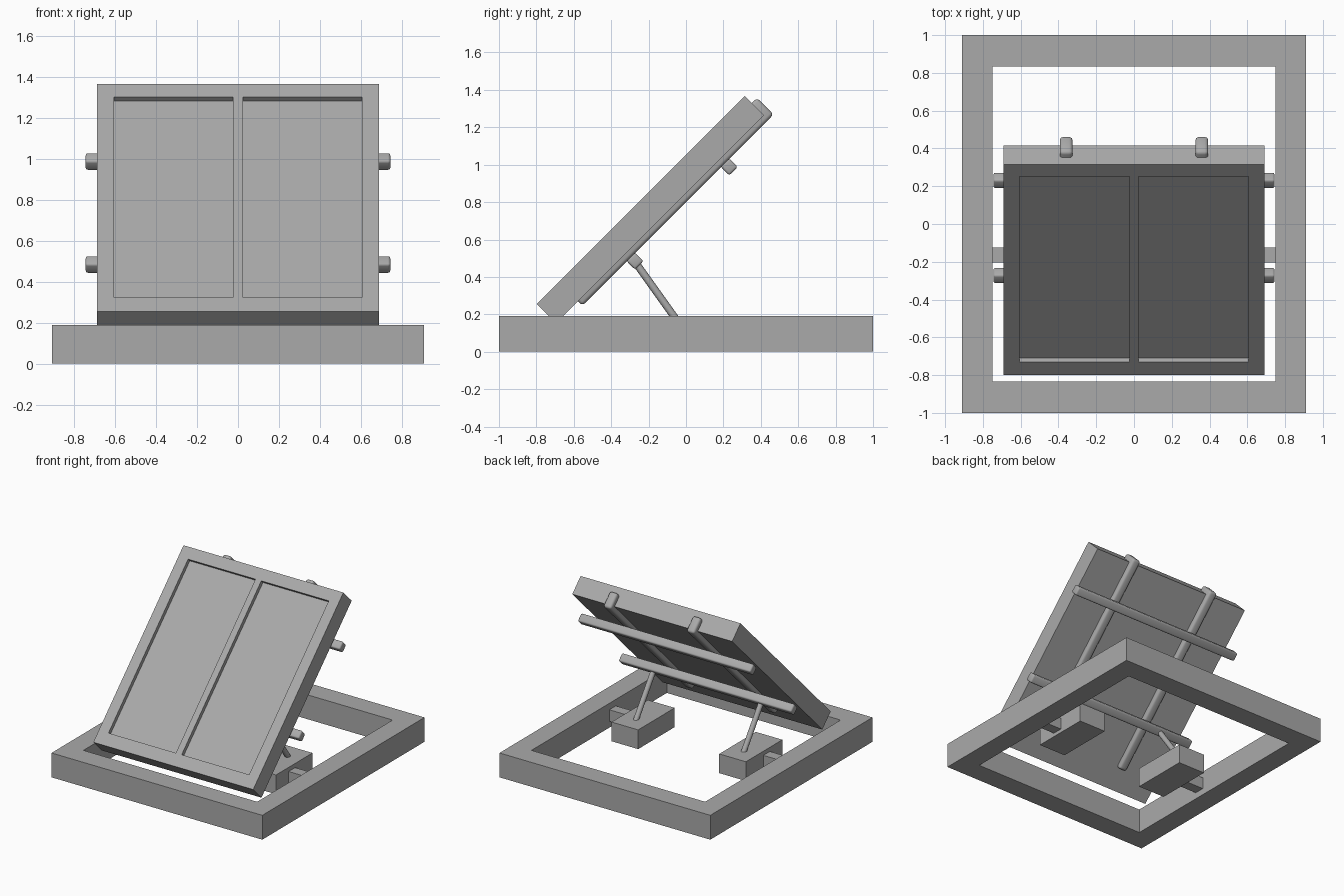
import bpy, bmesh, math
from mathutils import Vector, Matrix

if "Cube" in bpy.data.objects:
    bpy.data.objects.remove(bpy.data.objects["Cube"], do_unlink=True)

TILT = Matrix.Rotation(math.radians(45), 4, 'X')

grey = bpy.data.materials.new("matte_grey")
grey.use_nodes = True
grey.diffuse_color = (0.4, 0.4, 0.4, 1)
grey.node_tree.nodes["Principled BSDF"].inputs["Base Color"].default_value = (0.4, 0.4, 0.4, 1)


def make_object(name, bm, matrix=Matrix(), smooth=False):
    bmesh.ops.recalc_face_normals(bm, faces=bm.faces[:])
    mesh = bpy.data.meshes.new(name)
    bm.to_mesh(mesh)
    bm.free()
    mesh.materials.append(grey)
    obj = bpy.data.objects.new(name, mesh)
    bpy.context.collection.objects.link(obj)
    obj.matrix_world = matrix
    if smooth:
        bpy.ops.object.select_all(action='DESELECT')
        obj.select_set(True)
        bpy.context.view_layer.objects.active = obj
        bpy.ops.object.shade_smooth_by_angle(angle=math.radians(35))
    return obj


def box_mesh(low, high):
    low, high = Vector(low), Vector(high)
    bm = bmesh.new()
    bmesh.ops.create_cube(bm, size=1)
    bmesh.ops.scale(bm, vec=high - low, verts=bm.verts)
    return bm, Matrix.Translation((low + high) / 2)


def box(name, low, high, bevel=0, frame=Matrix()):
    bm, place = box_mesh(low, high)
    if bevel:
        bmesh.ops.bevel(bm, geom=bm.edges[:], offset=bevel, segments=3,
                        profile=0.5, affect='EDGES')
    return make_object(name, bm, frame @ place, bevel > 0)


# Base frame: a rectangular ring with rounded upper edges
bm = bmesh.new()
loops = []
for hx, hy, z in ((0.91, 1.0, 0), (0.91, 1.0, 0.19), (0.75, 0.835, 0.19), (0.75, 0.835, 0)):
    loops.append([bm.verts.new((sx * hx, sy * hy, z))
                  for sx, sy in ((-1, -1), (1, -1), (1, 1), (-1, 1))])
for i in range(4):
    a, b = loops[i], loops[(i + 1) % 4]
    for j in range(4):
        k = (j + 1) % 4
        bm.faces.new((a[j], a[k], b[k], b[j]))
top_edges = [e for e in bm.edges if all(v.co.z > 0.1 for v in e.verts)
             and abs(e.calc_face_angle(0)) > 0.1]
bmesh.ops.bevel(bm, geom=top_edges, offset=0.012, segments=3, profile=0.5, affect='EDGES')
make_object("base_frame", bm, smooth=True)

# Tilted panel with two recessed fields on its front
bm, place = box_mesh((-0.69, -0.384, 0.6), (0.69, 1.189, 0.745))
cuts = [(Vector((1, 0, 0)), x) for x in (-0.607, -0.025, 0.025, 0.607)]
cuts += [(Vector((0, 1, 0)), y) for y in (-0.69, 0.698)]
for axis, pos in cuts:
    bmesh.ops.bisect_plane(bm, geom=bm.verts[:] + bm.edges[:] + bm.faces[:],
                           plane_co=axis * pos, plane_no=axis)
fields = []
for f in bm.faces:
    c = f.calc_center_median()
    if f.normal.z > 0.9 and abs(c.y) < 0.1 and 0.1 < abs(c.x) < 0.6:
        fields.append(f)
sunk = bmesh.ops.extrude_discrete_faces(bm, faces=fields)["faces"]
bmesh.ops.translate(bm, vec=(0, 0, -0.03), verts=[v for f in sunk for v in f.verts])
bmesh.ops.dissolve_limit(bm, angle_limit=0.01, verts=bm.verts[:], edges=bm.edges[:])
make_object("panel", bm, TILT @ place)

# Cross bars behind the panel
for name, u in (("lower_cross_bar", 0.15), ("upper_cross_bar", 0.862)):
    box(name, (-0.745, u - 0.032, 0.503), (0.745, u + 0.032, 0.568), 0.012, TILT)

for side, s in (("left", 1), ("right", -1)):
    def span(x1, x2):
        return min(s * x1, s * x2), max(s * x1, s * x2)

    # Rail along the back of the panel
    a, b = span(0.325, 0.393)
    box(side + "_rail", (a, -0.218, 0.566), (b, 1.228, 0.692), 0.018, TILT)

    # Drive housing and the bracket tying it to the frame
    a, b = span(0.35, 0.58)
    box(side + "_drive_housing", (a, -0.36, 0.022), (b, 0.09, 0.172))
    a, b = span(0.57, 0.76)
    box(side + "_bracket", (a, -0.205, 0.05), (b, -0.125, 0.14))

    # Piston from the housing up to the lower cross bar
    start, end = Vector((s * 0.465, -0.04, 0.155)), Vector((s * 0.465, -0.27, 0.477))
    bm = bmesh.new()
    bmesh.ops.create_cone(bm, cap_ends=True, segments=20, radius1=0.02, radius2=0.02,
                          depth=(end - start).length)
    turn = (end - start).to_track_quat('Z', 'Y').to_matrix().to_4x4()
    make_object(side + "_piston", bm, Matrix.Translation((start + end) / 2) @ turn, True)
